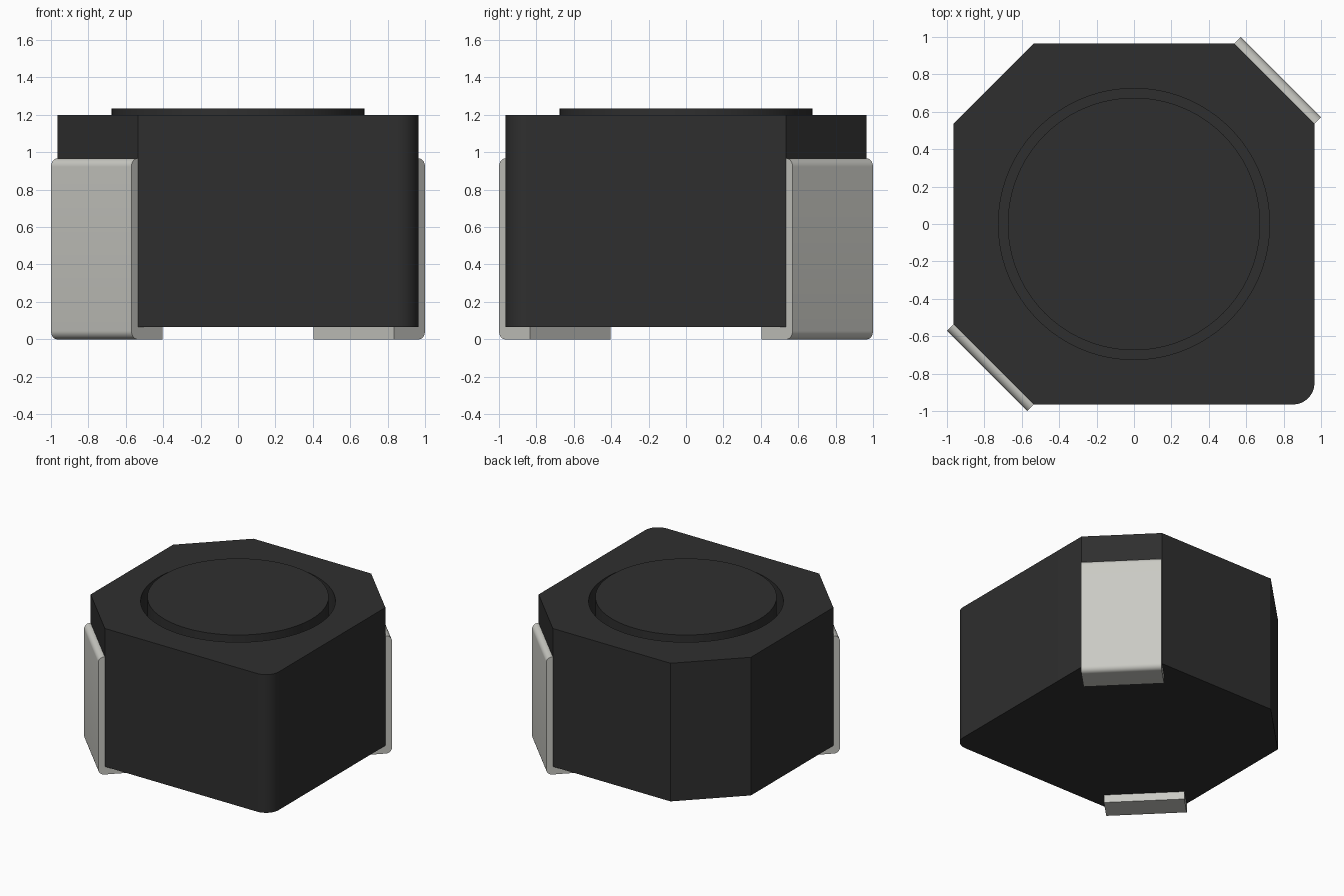
import bpy, bmesh, math
from mathutils import Vector

if "Cube" in bpy.data.objects:
    bpy.data.objects.remove(bpy.data.objects["Cube"], do_unlink=True)


def material(name, rgb):
    m = bpy.data.materials.new(name)
    m.use_nodes = True
    m.diffuse_color = (*rgb, 1)
    m.node_tree.nodes["Principled BSDF"].inputs["Base Color"].default_value = (*rgb, 1)
    return m


ferrite = material("dark ferrite", (0.028, 0.028, 0.028))
metal = material("tinned metal", (0.59, 0.59, 0.55))


def arc(cx, cy, r, a0, a1, n=8):
    """Points on a circular arc, angles in degrees."""
    angles = [math.radians(a0 + (a1 - a0) * i / n) for i in range(n + 1)]
    return [(cx + r * math.cos(a), cy + r * math.sin(a)) for a in angles]


def prism(name, points, direction, mat):
    """Extrude a closed loop of 3D points along a direction."""
    bm = bmesh.new()
    face = bm.faces.new([bm.verts.new(p) for p in points])
    new = bmesh.ops.extrude_face_region(bm, geom=[face], use_keep_orig=True)["geom"]
    verts = [v for v in new if isinstance(v, bmesh.types.BMVert)]
    bmesh.ops.translate(bm, verts=verts, vec=direction)
    bmesh.ops.recalc_face_normals(bm, faces=bm.faces)
    mesh = bpy.data.meshes.new(name)
    bm.to_mesh(mesh)
    bm.free()
    mesh.materials.append(mat)
    ob = bpy.data.objects.new(name, mesh)
    bpy.context.collection.objects.link(ob)
    return ob


def cylinder(name, r, z0, z1):
    bpy.ops.mesh.primitive_cylinder_add(vertices=96, radius=r, depth=z1 - z0,
                                        location=(0, 0, (z0 + z1) / 2))
    ob = bpy.context.object
    ob.name = name
    ob.data.materials.append(ferrite)
    return ob


def activate(ob):
    bpy.ops.object.select_all(action='DESELECT')
    ob.select_set(True)
    bpy.context.view_layer.objects.active = ob


BOTTOM, TOP, FLOOR = 0.065, 1.2, 0.95
H, C, R = 0.965, 0.535, 0.115   # half width, chamfer start, corner radius

# Shield body: three chamfered corners, one rounded corner
outline = [(-H, -C), (-C, -H)] + arc(H - R, -H + R, R, -90, 0)
outline += [(H, C), (C, H), (-C, H), (-H, C)]
body = prism("shield_body", [(x, y, BOTTOM) for x, y in outline],
             Vector((0, 0, TOP - BOTTOM)), ferrite)

# Round recess in the top
cutter = cylinder("recess_cutter", 0.725, FLOOR, TOP + 0.2)
cutter.hide_render = True
mod = body.modifiers.new("recess", 'BOOLEAN')
mod.operation = 'DIFFERENCE'
mod.solver = 'EXACT'
mod.object = cutter
activate(body)
bpy.ops.object.modifier_apply(modifier=mod.name)
bpy.data.objects.remove(cutter, do_unlink=True)

# Drum core standing in the recess
core = cylinder("drum_core", 0.675, FLOOR, 1.235)

# L-shaped terminal clips on two opposite chamfers: (distance from centre, height)
IN, OUT, FOOT, HIGH, BEND = 1.061, 1.11, 0.875, 0.967, 0.045
clip = [(FOOT, 0)] + arc(OUT - BEND, BEND, BEND, -90, 0)
clip += arc(OUT - BEND, HIGH - BEND, BEND, 0, 90)
clip += [(IN, HIGH), (IN, BOTTOM), (FOOT, BOTTOM)]
half = (H - C) / math.sqrt(2)
parts = [body, core]
for name, s in (("front_right_terminal", -1), ("back_left_terminal", 1)):
    out = Vector((s, s, 0)).normalized()
    side = Vector((-s, s, 0)).normalized()
    pts = [out * d - side * half + Vector((0, 0, z)) for d, z in clip]
    parts.append(prism(name, pts, side * 2 * half, metal))

for ob in parts:
    activate(ob)
    bpy.ops.object.shade_smooth_by_angle(angle=math.radians(30))
